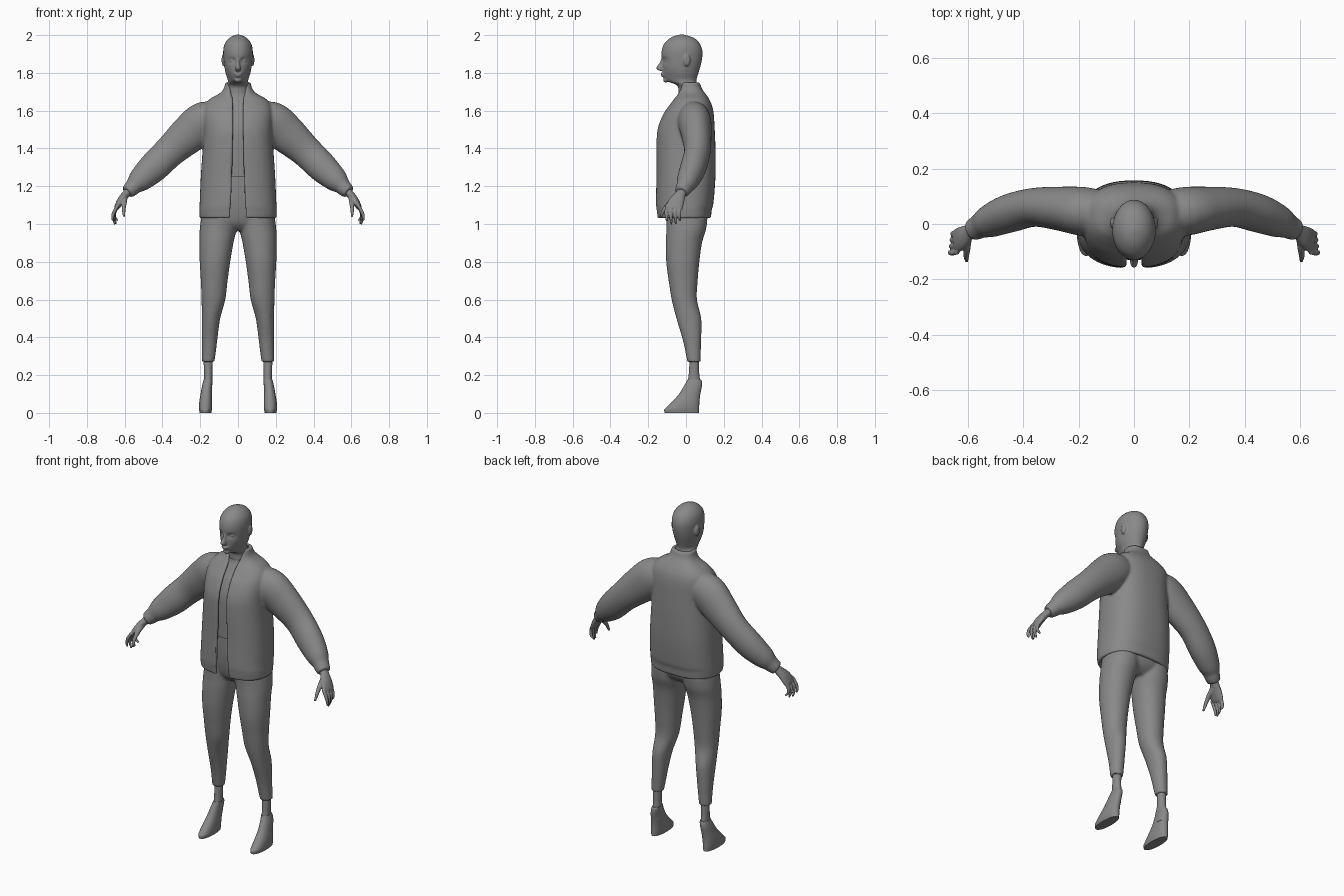
import bpy, bmesh, math
from mathutils import Vector, Matrix

cube = bpy.data.objects.get("Cube")
if cube:
    bpy.data.objects.remove(cube, do_unlink=True)

grey = bpy.data.materials.new("plain grey")
grey.use_nodes = True
grey.diffuse_color = (0.25, 0.25, 0.25, 1)
grey.node_tree.nodes["Principled BSDF"].inputs["Base Color"].default_value = (0.25, 0.25, 0.25, 1)


def resample(rows, steps=5):
    """Catmull-Rom interpolation of rows of numbers."""
    out = []
    for i in range(len(rows) - 1):
        p0, p1 = rows[max(i - 1, 0)], rows[i]
        p2, p3 = rows[i + 1], rows[min(i + 2, len(rows) - 1)]
        for k in range(steps):
            t = k / steps
            out.append([b + t * ((c - a) / 2 + t * ((2 * a - 5 * b + 4 * c - d) / 2
                        + t * (3 * b - a - 3 * c + d) / 2))
                        for a, b, c, d in zip(p0, p1, p2, p3)])
    return out + [list(rows[-1])]


def power(v, p):
    return math.copysign(abs(v) ** (2 / p), v)


def loft(bm, rings):
    """Skin closed rings of points and cap both ends."""
    loops = [[bm.verts.new(p) for p in ring] for ring in rings]
    n = len(loops[0])
    for a, b in zip(loops, loops[1:]):
        for i in range(n):
            j = (i + 1) % n
            bm.faces.new((a[i], a[j], b[j], b[i]))
    bm.faces.new(loops[0])
    bm.faces.new(loops[-1])


def tube(bm, rows, flat=False, side=1, n=32, p=2.0, steps=5):
    """Rows are x, y, z, radius across, radius along y; flat keeps rings level."""
    rows = resample(rows, steps)
    centres = [Vector((side * r[0], r[1], r[2])) for r in rows]
    rings = []
    for i, r in enumerate(rows):
        b, a = Vector((0, 1, 0)), Vector((1, 0, 0))
        if not flat:
            t = (centres[min(i + 1, len(rows) - 1)] - centres[max(i - 1, 0)]).normalized()
            b = (b - t * b.dot(t)).normalized()
            a = b.cross(t)
        angles = [math.tau * k / n for k in range(n)]
        rings.append([centres[i] + a * r[3] * power(math.cos(q), p)
                      + b * r[4] * power(math.sin(q), p) for q in angles])
    loft(bm, rings)


def stack(rows, x=0):
    """Turn z, half width, front y, back y into level tube rows."""
    return [(x, (f + b) / 2, z, w, (b - f) / 2) for z, w, f, b in rows]


def blob(bm, centre, radii):
    m = Matrix.Translation(centre) @ Matrix.Diagonal((*radii, 1))
    bmesh.ops.create_uvsphere(bm, u_segments=20, v_segments=12, radius=1, matrix=m)


def finish(name, bm, voxel=0, smooth=3):
    """Make the object, optionally fusing its pieces into one skin."""
    bmesh.ops.recalc_face_normals(bm, faces=bm.faces)
    mesh = bpy.data.meshes.new(name)
    bm.to_mesh(mesh)
    bm.free()
    obj = bpy.data.objects.new(name, mesh)
    bpy.context.scene.collection.objects.link(obj)
    if voxel:
        mod = obj.modifiers.new("fuse", "REMESH")
        mod.mode, mod.voxel_size = "VOXEL", voxel
        mod = obj.modifiers.new("soften", "SMOOTH")
        mod.factor, mod.iterations = 0.5, smooth
        deps = bpy.context.evaluated_depsgraph_get()
        fused = bpy.data.meshes.new_from_object(obj.evaluated_get(deps))
        obj.modifiers.clear()
        obj.data = mesh = fused
    mesh.materials.clear()
    mesh.materials.append(grey)
    for f in mesh.polygons:
        f.use_smooth = True
        f.material_index = 0
    mesh.set_sharp_from_angle(angle=math.radians(50))


# Head and neck
bm = bmesh.new()
tube(bm, stack([(1.6, .06, -.05, .09), (1.7, .06, -.04, .068), (1.735, .058, -.05, .058),
                (1.755, .054, -.1, .055), (1.77, .056, -.117, .057), (1.8, .066, -.124, .066),
                (1.84, .073, -.125, .078), (1.88, .077, -.13, .086), (1.92, .078, -.128, .086),
                (1.955, .07, -.115, .073), (1.98, .052, -.09, .05), (1.995, .03, -.062, .017),
                (2.003, .006, -.03, -.015)]), flat=True, n=48)
for v in bm.verts:  # eye sockets and a tapered jaw
    if v.co.y < -.03:
        dx, dz = (abs(v.co.x) - .032) / .018, (v.co.z - 1.866) / .013
        v.co.y += .015 * math.exp(-dx * dx - dz * dz)
        if v.co.z < 1.83:
            v.co.x *= 1 - min(1, (1.83 - v.co.z) / .07) * min(.25, (-.03 - v.co.y) * 4)
tube(bm, [(0, -.122, 1.878, .008, .008), (0, -.128, 1.85, .009, .014),
          (0, -.137, 1.826, .014, .022), (0, -.128, 1.811, .014, .014)], flat=True, n=16)
blob(bm, (0, -.122, 1.795), (.022, .012, .006))
blob(bm, (0, -.12, 1.784), (.019, .012, .006))
blob(bm, (0, -.106, 1.762), (.02, .015, .013))
for s in (1, -1):
    blob(bm, (s * .032, -.101, 1.865), (.013, .012, .009))
    blob(bm, (s * .078, .004, 1.868), (.009, .019, .032))
finish("head", bm, .005, 2)

# Open jacket: a C-shaped shell with sleeves
bm = bmesh.new()
rows = resample([(1.03, .203, -.152, .132, .045), (1.08, .205, -.158, .137, .042),
                 (1.11, .203, -.16, .145, .04), (1.25, .197, -.158, .156, .034),
                 (1.4, .187, -.158, .156, .03), (1.5, .183, -.152, .152, .027),
                 (1.58, .185, -.122, .147, .026), (1.63, .175, -.088, .137, .027),
                 (1.665, .145, -.062, .12, .031), (1.69, .1, -.046, .103, .04),
                 (1.715, .076, -.04, .085, .048), (1.75, .067, -.034, .072, .05)])
rings = []
for z, w, f, b, gap in rows:
    p, cy, ry = 2.5, (f + b) / 2, (b - f) / 2
    start = math.asin(min(.95, (gap / w) ** (p / 2)))
    arc = [start + (math.tau - 2 * start) * k / 60 for k in range(61)]
    skin = [[(math.copysign(1, math.sin(q)) * (w - d) * abs(math.sin(q)) ** (2 / p),
              cy - (ry - d) * power(math.cos(q), p), z) for q in arc] for d in (0, .02)]
    rings.append(skin[0] + skin[1][::-1])
loft(bm, rings)
sleeve = [(.1, .035, 1.56, .085, .08), (.18, .045, 1.54, .107, .088),
          (.26, .055, 1.475, .102, .08), (.36, .06, 1.385, .085, .07),
          (.45, .038, 1.297, .08, .069), (.52, .01, 1.232, .064, .059),
          (.553, -.006, 1.2, .045, .046), (.562, -.011, 1.19, .043, .044),
          (.587, -.024, 1.168, .036, .038)]
for s in (1, -1):
    tube(bm, sleeve, side=s)
finish("jacket", bm, .0075, 4)

# Shirt under the jacket
bm = bmesh.new()
tube(bm, stack([(1.25, .16, -.128, .12), (1.4, .155, -.13, .125), (1.5, .15, -.124, .122),
                (1.58, .14, -.096, .115), (1.63, .11, -.066, .1), (1.67, .07, -.046, .085),
                (1.69, .062, -.041, .07)]), flat=True, p=2.4)
finish("shirt", bm)

# Trousers
bm = bmesh.new()
tube(bm, stack([(.965, .07, -.055, .06), (1.0, .165, -.09, .1), (1.06, .19, -.108, .118),
                (1.15, .178, -.118, .12), (1.27, .155, -.12, .115)]), flat=True, p=2.3)
leg = [(.158, .042, .27, .034, .035), (.153, .036, .34, .038, .043),
       (.15, .03, .4, .042, .051), (.143, .015, .5, .049, .066),
       (.13, -.009, .6, .063, .067), (.126, -.015, .7, .071, .077),
       (.122, -.017, .8, .081, .088), (.114, -.011, .9, .09, .096),
       (.106, .001, .97, .097, .105), (.1, .005, 1.04, .094, .11)]
for s in (1, -1):
    tube(bm, leg, flat=True, side=s, p=2.1)
finish("trousers", bm, .0085, 4)

# Hands, ankles and wedge shoes on both sides
for s, label in ((1, "left"), (-1, "right")):
    bm = bmesh.new()
    tube(bm, [(.565, -.012, 1.19, .022, .026), (.59, -.026, 1.162, .021, .027),
              (.617, -.046, 1.128, .02, .039), (.637, -.06, 1.095, .016, .044),
              (.645, -.066, 1.08, .01, .04)], side=s, n=24)
    for k in range(4):
        y, tip = -.1 + k * .023, (1.015, .997, 1.0, 1.018)[k]
        tube(bm, [(.635, y, 1.1, .009, .01), (.655 - k * .001, y - .004, 1.066, .0095, .01),
                  (.664 - k * .004, y - .003, 1.035, .008, .0085),
                  (.66 - k * .008, y, tip, .005, .005)], side=s, n=12)
    tube(bm, [(.597, -.045, 1.14, .013, .017), (.602, -.085, 1.112, .013, .014),
              (.605, -.117, 1.075, .01, .01), (.603, -.134, 1.038, .006, .006)], side=s, n=12)
    finish(label + "_hand", bm, .004, 2)

    bm = bmesh.new()
    tube(bm, stack([(.1, .02, 0, .07), (.16, .022, .008, .075), (.21, .022, .015, .07),
                    (.3, .025, .02, .068)], .158), flat=True, side=s)
    finish(label + "_ankle", bm)

    bm = bmesh.new()
    outline = stack([(0, .031, -.113, .07), (.018, .034, -.115, .07), (.03, .035, -.103, .07),
                     (.06, .034, -.073, .071), (.1, .03, -.037, .076), (.14, .027, -.012, .084),
                     (.165, .025, .002, .084), (.178, .023, .008, .079)])
    shift = [.172, .172, .172, .171, .168, .164, .16, .158]
    tube(bm, [(x, *r[1:]) for x, r in zip(shift, outline)], flat=True, side=s, p=2.2)
    finish(label + "_shoe", bm)
